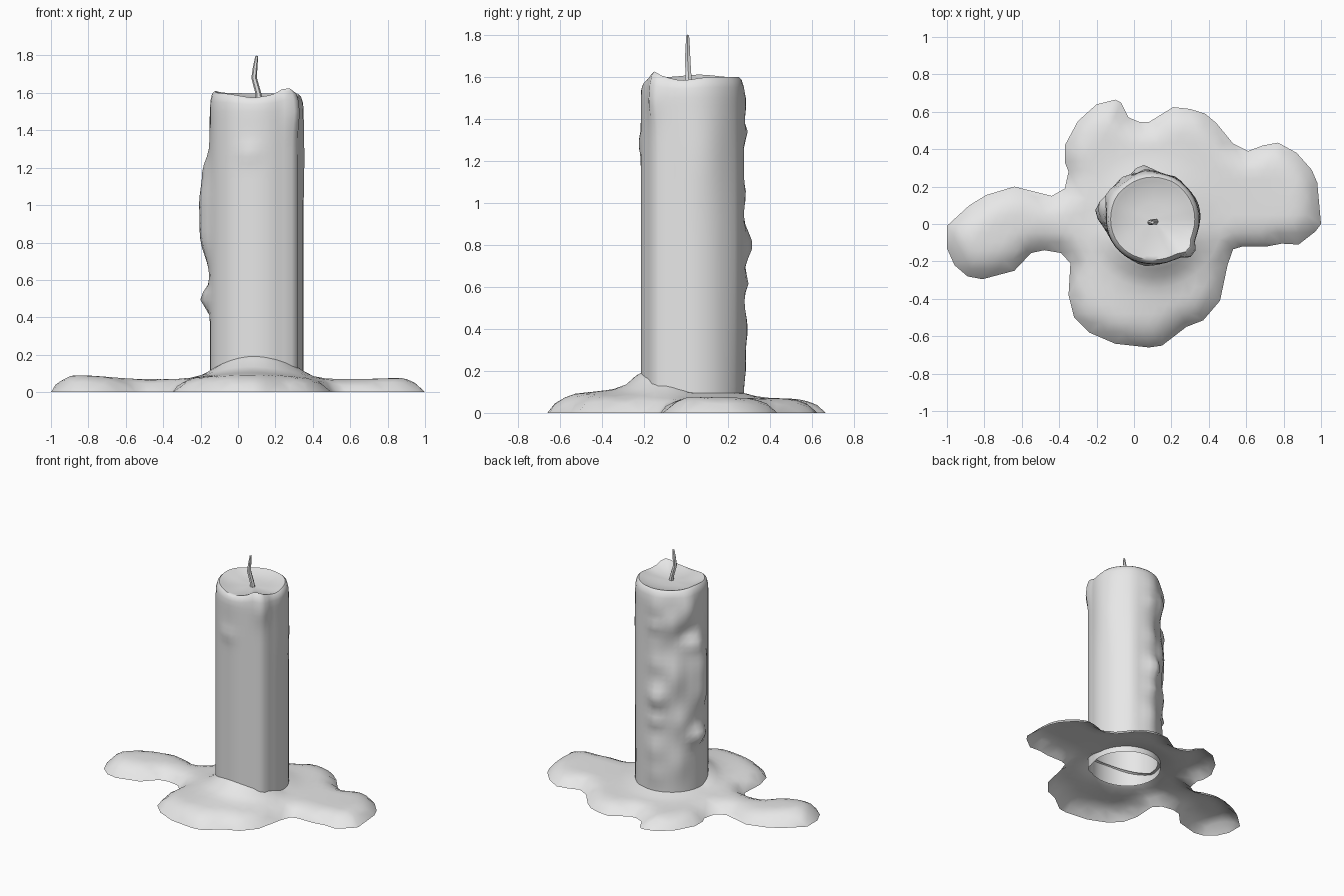
import bpy, bmesh, math
from mathutils import Vector
from mathutils.geometry import delaunay_2d_cdt, intersect_point_line

if "Cube" in bpy.data.objects:
    bpy.data.objects.remove(bpy.data.objects["Cube"])

CX, CY, R = 0.10, 0.025, 0.25      # candle axis and radius
SIDES = 40

wax = bpy.data.materials.new("pale_grey_wax")
wax.diffuse_color = (0.8, 0.8, 0.8, 1)
wax.use_nodes = True
wax.node_tree.nodes["Principled BSDF"].inputs["Base Color"].default_value = wax.diffuse_color


def finish(name, bm, angle):
    mesh = bpy.data.meshes.new(name)
    bm.to_mesh(mesh)
    bm.free()
    mesh.materials.append(wax)
    ob = bpy.data.objects.new(name, mesh)
    bpy.context.collection.objects.link(ob)
    bpy.ops.object.select_all(action='DESELECT')
    ob.select_set(True)
    bpy.context.view_layer.objects.active = ob
    bpy.ops.object.shade_smooth_by_angle(angle=math.radians(angle))
    return ob


def loft(name, rings, tip, angle):
    """Skin rings of points from bottom to top and close with a tip point."""
    bm = bmesh.new()
    rows = [[bm.verts.new(p) for p in ring] for ring in rings]
    n = len(rows[0])
    for a, b in zip(rows, rows[1:]):
        for i in range(n):
            j = (i + 1) % n
            bm.faces.new((a[i], a[j], b[j], b[i]))
    top = bm.verts.new(tip)
    for i in range(n):
        bm.faces.new((rows[-1][i], rows[-1][(i + 1) % n], top))
    return finish(name, bm, angle)


def bell(v, width):
    return math.exp(-(v / width) ** 2)


def turn(a, b):
    return (a - b + 180) % 360 - 180


# Wax drips: angle, height, bulge, angular width, vertical width
DRIPS = [
    (170, 1.02, .060, 17, .20), (172, .80, .035, 15, .12), (168, .50, .058, 15, .06),
    (160, 1.20, .030, 13, .06), (150, 1.45, .035, 13, .10), (125, 1.36, .030, 12, .09),
    (100, 1.47, .015, 14, .08), (98, 1.33, .022, 10, .04), (100, 1.04, .014, 12, .06),
    (102, .80, .048, 13, .08), (100, .62, .026, 12, .05), (98, .40, .022, 14, .10),
    (100, .22, .014, 14, .08), (130, .95, .030, 12, .14), (140, .62, .028, 12, .10),
    (135, .30, .018, 13, .12), (148, 1.27, -.022, 10, .05), (118, 1.15, -.015, 9, .10),
    (-42, 1.50, .022, 9, .10), (-100, 1.28, .014, 14, .05), (15, 1.25, .008, 20, .20),
]


def side_radius(deg, z):
    r = R + sum(b * bell(turn(deg, a), w) * bell(z - h, s) for a, h, b, w, s in DRIPS)
    r += 0.024 * bell(turn(deg, -40), 9)                    # long run down the front right
    r += 0.010 * bell(turn(deg, 60), 8) * bell(z - .8, .7)  # thin run at the back right
    return r - 0.010 * bell(turn(deg, -95), 35)


def rim_lift(deg):
    return (0.030 * bell(turn(deg, -48), 12) - 0.022 * bell(turn(deg, -95), 28)
            + 0.012 * bell(turn(deg, 170), 25) - 0.015 * bell(turn(deg, -10), 18))


def candle_ring(z, scale, lift):
    pts = []
    for i in range(SIDES):
        deg = 360 * i / SIDES
        t = math.radians(deg)
        r = side_radius(deg, z) * scale
        pts.append((CX + r * math.cos(t), CY + r * math.sin(t), z + lift * rim_lift(deg)))
    return pts


# Candle body: open at the bottom, rounded rim, shallow melted dish on top
rings = [candle_ring(0.05 + 1.45 * k / 36, 1, 0) for k in range(37)]
for z, scale, lift in ((1.55, .99, .5), (1.585, .955, 1), (1.598, .90, 1),
                       (1.592, .82, .8), (1.578, .66, .4), (1.57, .35, .1)):
    rings.append(candle_ring(z, scale, lift))
loft("candle_body", rings, (CX, CY, 1.567), 50)

# Wick: thin bent tapering stalk
wick = []
for x, y, z, r in ((.115, .012, 1.555, .018), (.108, .012, 1.60, .016), (.086, .008, 1.68, .015),
                   (.092, .008, 1.74, .012), (.100, .008, 1.795, .008)):
    wick.append([(x + r * math.cos(math.tau * i / 6), y + r * math.sin(math.tau * i / 6), z)
                 for i in range(6)])
loft("wick", wick, (.100, .008, 1.80), 50)

# Melted puddle: outline on the ground
OUTLINE = [Vector(p) for p in (
    (.53, .43), (.61, .39), (.69, .42), (.77, .435), (.87, .38), (.95, .29), (.98, .22),
    (1, 0), (.97, -.04), (.88, -.11), (.79, -.105), (.71, -.12), (.58, -.12), (.53, -.135),
    (.5, -.22), (.46, -.41), (.37, -.515), (.28, -.55), (.15, -.65), (.08, -.66), (-.1, -.64),
    (-.24, -.58), (-.32, -.5), (-.35, -.38), (-.34, -.21), (-.39, -.155), (-.48, -.14),
    (-.55, -.155), (-.64, -.25), (-.81, -.295), (-.89, -.28), (-.96, -.22), (-1, -.13),
    (-1, -.01), (-.88, .1), (-.79, .155), (-.64, .2), (-.44, .15), (-.37, .19), (-.35, .28),
    (-.37, .33), (-.37, .42), (-.3, .55), (-.2, .64), (-.1, .665), (-.07, .65), (-.03, .57),
    (.03, .545), (.08, .545), (.21, .625), (.3, .615), (.38, .59), (.44, .54))]
EDGES = list(zip(OUTLINE, OUTLINE[1:] + OUTLINE[:1]))
AXIS = Vector((CX, CY))
HOLE = 0.23


def inside(p):
    hit = False
    for a, b in EDGES:
        if (a.y > p.y) != (b.y > p.y) and p.x < a.x + (b.x - a.x) * (p.y - a.y) / (b.y - a.y):
            hit = not hit
    return hit


def edge_distance(p):
    best = 9
    for a, b in EDGES:
        f = intersect_point_line(p, a, b)[1]
        best = min(best, (p - a.lerp(b, max(0, min(1, f)))).length)
    return best


def puddle_height(p):
    d = edge_distance(p)
    if d < 1e-4:
        return 0
    h = (.068 + .022 * bell((p - Vector((-.85, -.08))).length, .22)
         + .032 * bell((p - Vector((.05, -.38))).length, .25)
         + .008 * bell((p - Vector((.9, .1))).length, .2))
    h *= min(1, math.sqrt(d / .11))
    away = p - AXIS
    climb = .03 + .08 * max(0, -away.y / away.length)   # wax climbs the candle, most in front
    return h + climb * math.exp(-max(0, away.length - R) / .06)


# Puddle points: outline, rings around the candle, then a loose grid
points = list(OUTLINE)
n = len(points)
edges = [(i, (i + 1) % n) for i in range(n)]
for k, r in enumerate((HOLE, .265, .31, .37)):
    start = len(points)
    for i in range(32):
        t = math.tau * (i + .5 * (k % 2)) / 32
        points.append(AXIS + Vector((r * math.cos(t), r * math.sin(t))))
    if k == 0:
        edges += [(start + i, start + (i + 1) % 32) for i in range(32)]
for row in range(-14, 15):
    for col in range(-21, 22):
        p = Vector(((col + .5 * (row % 2)) * .05, row * .048))
        if (p - AXIS).length > .405 and inside(p) and edge_distance(p) > .022:
            points.append(p)

verts, _, faces, *_ = delaunay_2d_cdt(points, edges, [], 0, 1e-6)
bm = bmesh.new()
bv = [bm.verts.new((p.x, p.y, puddle_height(p) if (p - AXIS).length > .01 else 0)) for p in verts]
for f in faces:
    mid = sum((verts[i] for i in f), Vector((0, 0))) / len(f)
    if (mid - AXIS).length > HOLE * .993 and inside(mid):
        face = bm.faces.new([bv[i] for i in f])
        face.normal_update()
        if face.normal.z < 0:
            face.normal_flip()
bmesh.ops.delete(bm, geom=[v for v in bm.verts if not v.link_faces], context='VERTS')
finish("melted_puddle", bm, 60)
